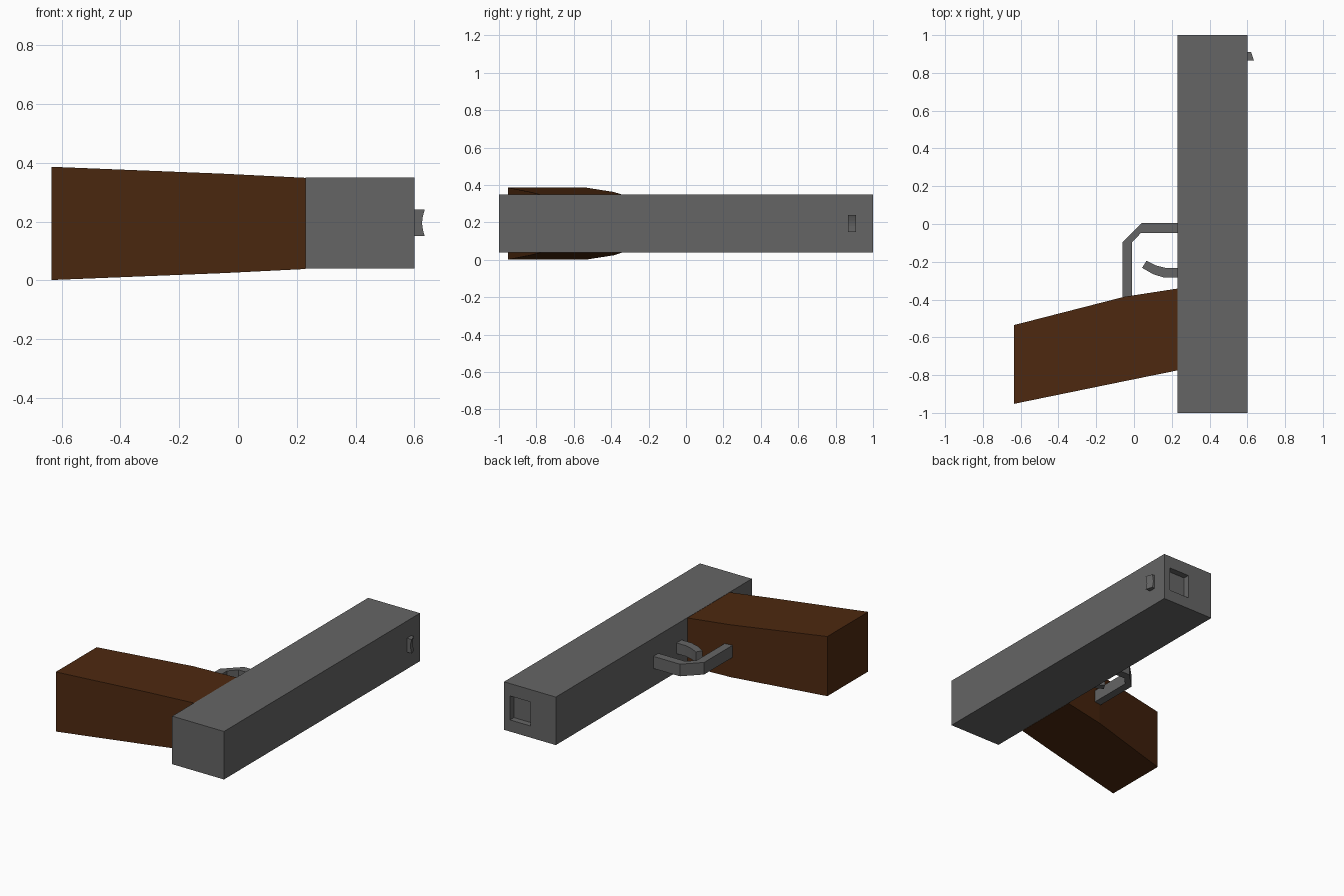
import bpy, bmesh, math

if "Cube" in bpy.data.objects:
    bpy.data.objects.remove(bpy.data.objects["Cube"])

def material(name, color):
    m = bpy.data.materials.new(name)
    m.diffuse_color = (*color, 1)
    m.use_nodes = True
    m.node_tree.nodes["Principled BSDF"].inputs["Base Color"].default_value = m.diffuse_color
    return m

metal = material("dark_metal", (0.13, 0.13, 0.13))
wood = material("dark_wood", (0.075, 0.022, 0.005))

def loft(name, rings, mat=None):
    """Skin a list of equal-length point rings and cap both ends."""
    bm = bmesh.new()
    loops = [[bm.verts.new(p) for p in ring] for ring in rings]
    n = len(loops[0])
    for a, b in zip(loops, loops[1:]):
        for i in range(n):
            j = (i + 1) % n
            bm.faces.new((a[i], a[j], b[j], b[i]))
    bm.faces.new(loops[0])
    bm.faces.new(loops[-1])
    bmesh.ops.recalc_face_normals(bm, faces=bm.faces)
    me = bpy.data.meshes.new(name)
    bm.to_mesh(me)
    bm.free()
    ob = bpy.data.objects.new(name, me)
    bpy.context.collection.objects.link(ob)
    if mat:
        me.materials.append(mat)
    return ob

def prism(name, outline, z0, z1, mat=None):
    """Extrude an xy outline between two heights."""
    return loft(name, [[(x, y, z) for x, y in outline] for z in (z0, z1)], mat)

def rect(x0, x1, y0, y1):
    return [(x0, y0), (x1, y0), (x1, y1), (x0, y1)]

# Long main body with a shallow square recess in its far end
body = prism("body", rect(0.23, 0.60, -1, 1), 0.04, 0.35, metal)
cutter = prism("recess_cutter", rect(0.41, 0.557, 0.96, 1.1), 0.115, 0.27, metal)
cutter.hide_render = True
cutter.hide_set(True)
cut = body.modifiers.new("recess", 'BOOLEAN')
cut.operation = 'DIFFERENCE'
cut.solver = 'EXACT'
cut.object = cutter

# Handle: rectangular sections widening towards the free end
sections = [(0.23, -0.775, -0.342, 0.155), (-0.05, -0.832, -0.385, 0.169),
            (-0.635, -0.952, -0.535, 0.1925)]
loft("handle", [[(x, y0, 0.1935 - h), (x, y1, 0.1935 - h),
                 (x, y1, 0.1935 + h), (x, y0, 0.1935 + h)]
                for x, y0, y1, h in sections], wood)

# Bent strip guard, from the body round to the handle
prism("guard", [(0.235, 0.005), (0.04, 0.005), (-0.062, -0.097), (-0.062, -0.40),
                (-0.01, -0.40), (-0.01, -0.097), (0.037, -0.047), (0.235, -0.047)],
      0.155, 0.233, metal)

# Curved lever inside the guard
prism("lever", [(0.235, -0.232), (0.165, -0.232), (0.115, -0.219), (0.066, -0.195),
                (0.043, -0.232), (0.10, -0.265), (0.16, -0.284), (0.235, -0.284)],
      0.16, 0.229, metal)

# Small raised sight: sloped wedge with a curved hollow across its outer face
def sight_ring(y, x):
    ring = [(0.595, y, 0.24), (0.595, y, 0.15)]
    for i in range(7):
        t = i / 6
        ring.append((x - 0.009 * math.sin(math.pi * t), y, 0.15 + 0.09 * t))
    return ring

loft("sight", [sight_ring(0.866, 0.635), sight_ring(0.91, 0.62)], metal)
